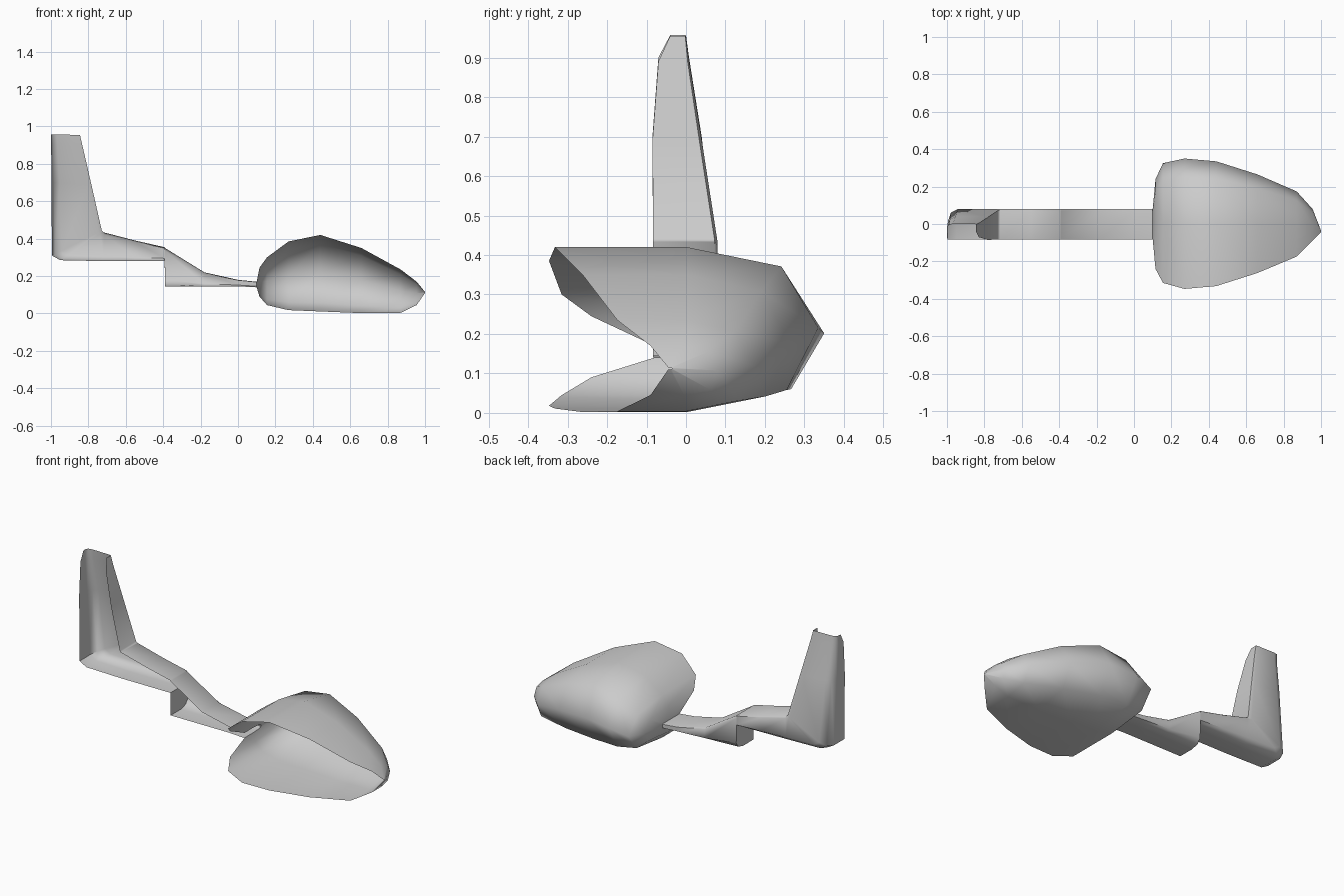
import bpy
import bmesh

if "Cube" in bpy.data.objects:
    bpy.data.objects.remove(bpy.data.objects["Cube"])


def shell(name, section, stations, angle):
    """Loft an open-fronted C section (u: low to high edge, v: front to back)."""
    bm = bmesh.new()
    rows = []
    for xl, zl, xh, zh, yf, yb in stations:
        rows.append([bm.verts.new((xl + (xh - xl) * u,
                                   yf + (yb - yf) * v,
                                   zl + (zh - zl) * u)) for u, v in section])
    for a, b in zip(rows, rows[1:]):
        for i in range(len(section) - 1):
            bm.faces.new((a[i], a[i + 1], b[i + 1], b[i]))
    bmesh.ops.remove_doubles(bm, verts=bm.verts, dist=0.0005)
    bmesh.ops.recalc_face_normals(bm, faces=bm.faces)
    # make the back panel face outwards (+y)
    if sum(f.normal.y * f.calc_area() for f in bm.faces) < 0:
        bmesh.ops.reverse_faces(bm, faces=bm.faces)
    mesh = bpy.data.meshes.new(name)
    bm.to_mesh(mesh)
    bm.free()
    ob = bpy.data.objects.new(name, mesh)
    bpy.context.collection.objects.link(ob)
    bpy.ops.object.select_all(action='DESELECT')
    ob.select_set(True)
    bpy.context.view_layer.objects.active = ob
    bpy.ops.object.shade_smooth_by_angle(angle=angle)
    return ob


# Bowl-shaped head, open at the front: x, low z, high z, front y, back y
head = [(.10, .14, .17, -.08, .08), (.115, .09, .245, -.24, .24),
        (.155, .045, .30, -.315, .325), (.27, .018, .385, -.347, .35),
        (.44, .011, .42, -.332, .335), (.66, .002, .35, -.262, .265),
        (.87, .004, .235, -.174, .174), (.955, .045, .17, -.09, .08),
        (1.0, .11, .115, -.045, -.035)]
head_section = [(0, 0), (0, .5), (.115, .88), (.5, 1), (.88, .86), (1, .5), (1, 0)]
shell("head", head_section, [(x, a, x, b, f, k) for x, a, b, f, k in head], 1.1)

# Stepped arm turning up into the stem: low x z, high x z, front y, back y
arm_section = [(0, 0), (0, .6), (.06, .88), (.2, 1), (.93, 1), (1, .95), (1, 0)]
arm = [(.10, .14, .10, .17), (0, .145, 0, .18), (-.18, .145, -.18, .22),
       (-.39, .145, -.39, .35), (-.392, .28, -.395, .355), (-.55, .28, -.55, .39),
       (-.72, .28, -.715, .433), (-.95, .285, -.722, .436), (-.995, .31, -.728, .442)]
stem = [(-.997, .70, -.784, .69, -.085, .04), (-.999, .90, -.83, .89, -.07, .008),
        (-1.0, .957, -.845, .955, -.04, 0)]
shell("arm_and_stem", arm_section, [(*p, -.083, .08) for p in arm] + stem, 0.9)
